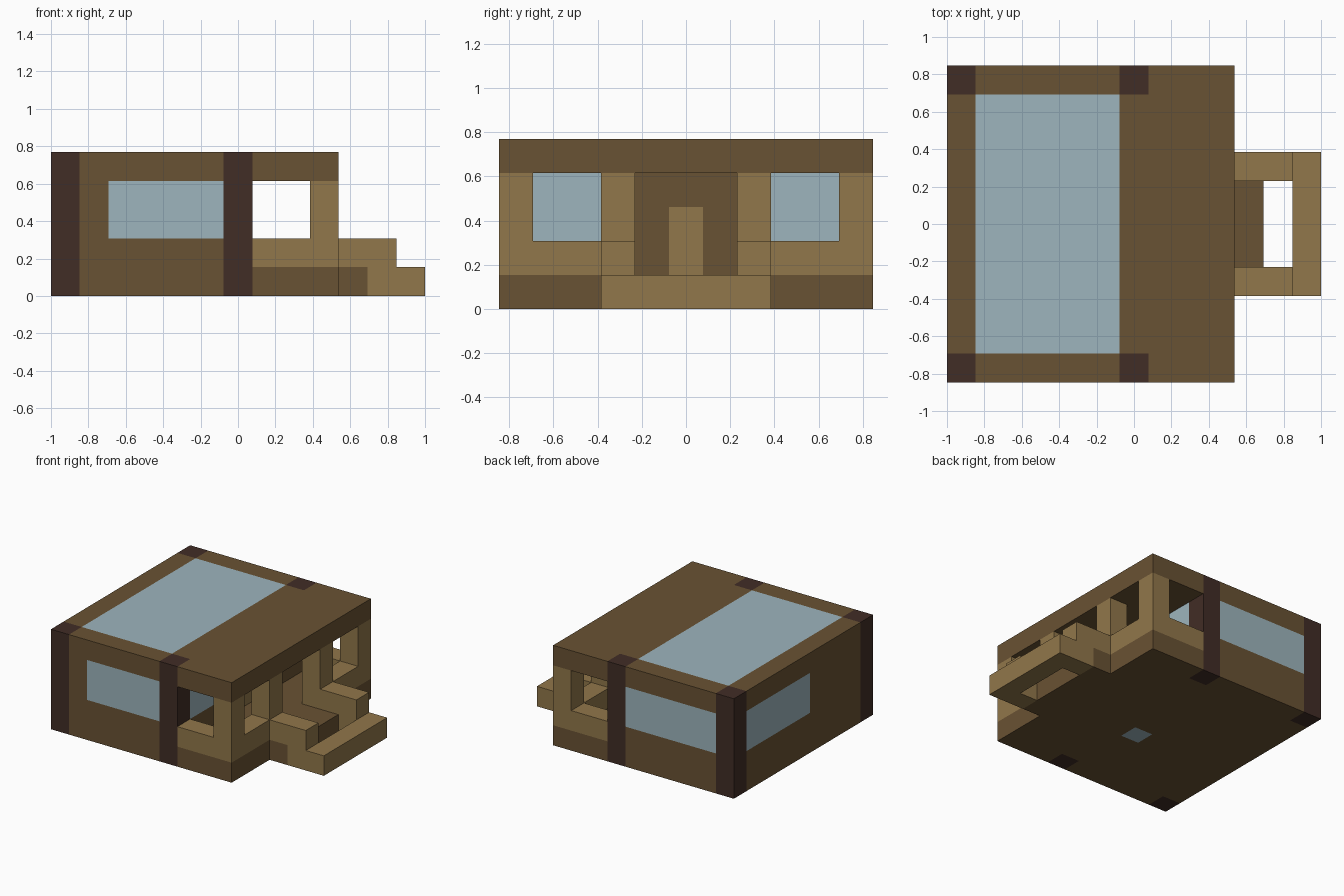
import bpy
import bmesh
from mathutils import Matrix, Vector

cube = bpy.data.objects.get("Cube")
if cube:
    bpy.data.objects.remove(cube, do_unlink=True)

# The house sits on a block grid: length, depth and height in blocks
LENGTH, DEPTH, TOP = 13, 11, 5
UNIT = 2 / LENGTH
ORIGIN = Vector((LENGTH / 2, DEPTH / 2, 0))


def material(name, colour):
    mat = bpy.data.materials.new(name)
    mat.use_nodes = True
    mat.diffuse_color = (*colour, 1)
    bsdf = next(n for n in mat.node_tree.nodes if n.type == "BSDF_PRINCIPLED")
    bsdf.inputs["Base Color"].default_value = (*colour, 1)
    bsdf.inputs["Roughness"].default_value = 0.9
    return mat


tan = material("tan planks", (0.283, 0.184, 0.069))
brown = material("brown planks", (0.141, 0.084, 0.033))
dark = material("dark logs", (0.053, 0.026, 0.019))
glass = material("pale blue glass", (0.337, 0.462, 0.508))


def part(name, mat, *boxes):
    """One object from boxes given as (x range, y range, z range) in blocks."""
    bm = bmesh.new()
    for box in boxes:
        low = Vector([r[0] for r in box])
        high = Vector([r[1] for r in box])
        centre = ((low + high) / 2 - ORIGIN) * UNIT
        size = (high - low) * UNIT
        bmesh.ops.create_cube(
            bm, size=1,
            matrix=Matrix.Translation(centre) @ Matrix.Diagonal((*size, 1)))
    mesh = bpy.data.meshes.new(name)
    bm.to_mesh(mesh)
    bm.free()
    mesh.materials.append(mat)
    obj = bpy.data.objects.new(name, mesh)
    bpy.context.collection.objects.link(obj)
    return obj


def pair(name, mat, *boxes):
    """A front part and its mirror copy at the back."""
    part("front_" + name, mat, *boxes)
    part("back_" + name, mat,
         *[(x, (DEPTH - y[1], DEPTH - y[0]), z) for x, y, z in boxes])


# Height bands
base, low, window, roof = (0, 1), (1, 2), (2, 4), (4, TOP)
full, inner = (0, DEPTH), (1, DEPTH - 1)
room = (1, 6)
end, divider, porch = (0, 1), (6, 7), (7, 10)
edge, back_edge = (0, 1), (DEPTH - 1, DEPTH)

# Corner logs
pair("end_log", dark, (end, edge, (0, TOP)))
pair("middle_log", dark, (divider, edge, (0, TOP)))

# Floor with its single glass block
part("floor", brown, (end, inner, base), ((1, 5), full, base),
     ((5, 6), (0, 4), base), ((5, 6), (5, DEPTH), base),
     (divider, inner, base), (porch, full, base))
part("floor_light", glass, ((5, 6), (4, 5), base))

# Roof and skylight
part("roof", brown, (end, inner, roof), (room, edge, roof),
     (room, back_edge, roof), (divider, inner, roof), (porch, full, roof))
part("skylight", glass, (room, inner, roof))

# Outer walls and windows
part("front_wall", brown, (room, edge, low), ((1, 2), edge, window))
part("front_window", glass, ((2, 6), edge, window))
part("back_wall", brown, (room, back_edge, low))
part("back_window", glass, (room, back_edge, window))
part("right_wall", brown, (end, inner, low), (end, (1, 5), window))
part("right_window", glass, (end, (5, 10), window))

# Entrance wall behind the porch
pair("entrance_wall", brown, (divider, (1, 5), low),
     (divider, (3, 5), window))
part("door_lintel", brown, (divider, (5, 6), (3, 4)))
part("door", tan, (divider, (5, 6), (1, 3)))
pair("entrance_window", glass, (divider, (1, 3), window))

# Porch parapets and posts
pair("porch_parapet", tan, (porch, edge, low), ((9, 10), (1, 4), low))
pair("porch_posts", tan, ((9, 10), edge, window), ((9, 10), (3, 4), window))

# Entrance steps with side walls
part("upper_step", brown, ((10, 11), (3, 8), base))
part("lower_step", tan, ((12, 13), (3, 8), base))
pair("step_wall", tan, ((10, 12), (3, 4), low), ((11, 12), (3, 4), base))
